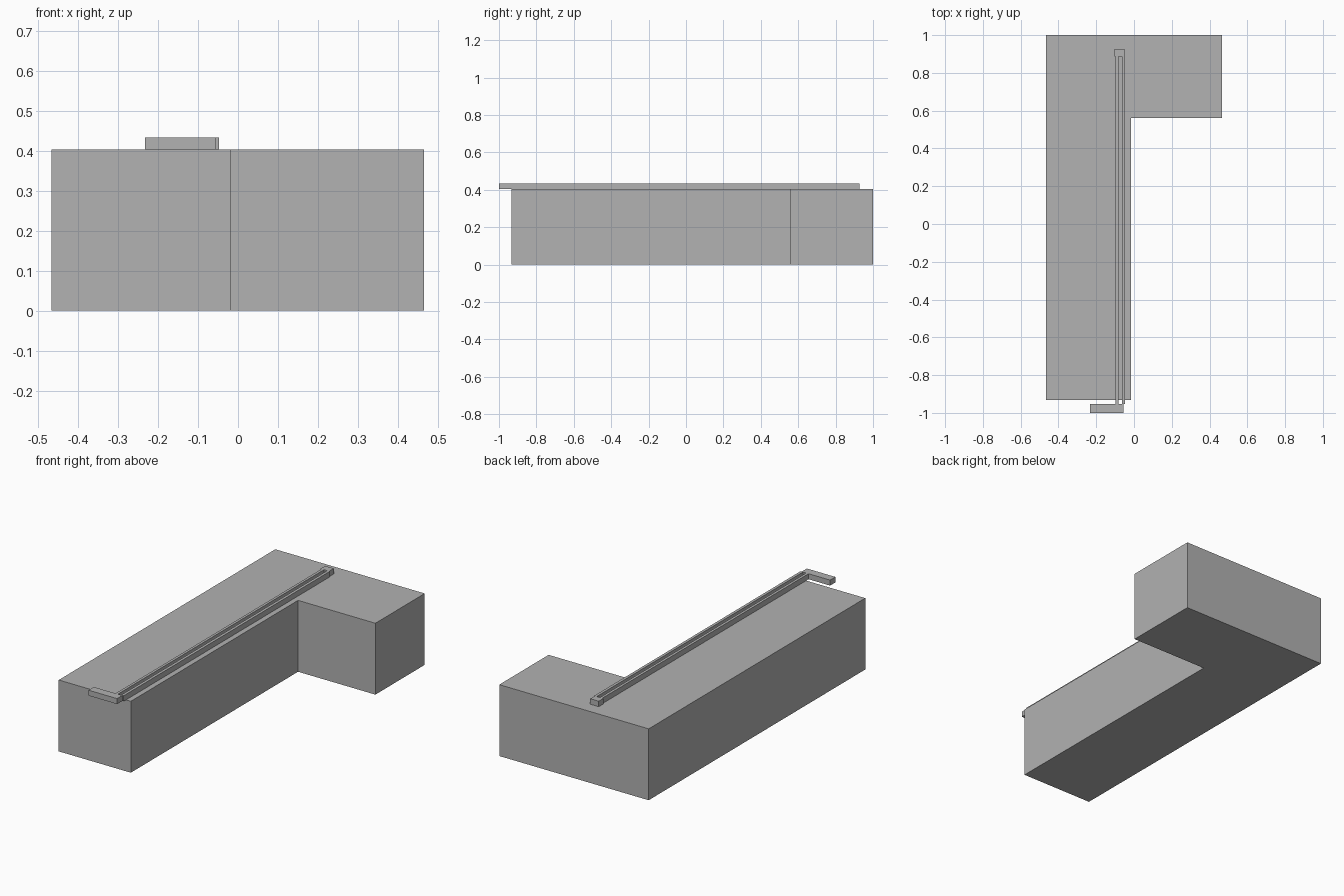
import bpy
import bmesh

cube = bpy.data.objects.get("Cube")
if cube:
    bpy.data.objects.remove(cube, do_unlink=True)

# One plain grey for everything
grey = bpy.data.materials.new("plain grey")
grey.use_nodes = True
colour = (0.445, 0.445, 0.445, 1)
grey.diffuse_color = colour
grey.node_tree.nodes["Principled BSDF"].inputs["Base Color"].default_value = colour

ROOF = 0.403
TOP = 0.434


def prism(name, outline, z0, z1):
    """Extrude a flat outline upward from z0 to z1."""
    bm = bmesh.new()
    base = bm.faces.new([bm.verts.new((x, y, z0)) for x, y in outline])
    up = bmesh.ops.extrude_face_region(bm, geom=[base])
    verts = [v for v in up["geom"] if isinstance(v, bmesh.types.BMVert)]
    bmesh.ops.translate(bm, verts=verts, vec=(0, 0, z1 - z0))
    bmesh.ops.recalc_face_normals(bm, faces=bm.faces)
    mesh = bpy.data.meshes.new(name)
    bm.to_mesh(mesh)
    bm.free()
    mesh.materials.append(grey)
    obj = bpy.data.objects.new(name, mesh)
    bpy.context.collection.objects.link(obj)
    return obj


def box(name, x0, x1, y0, y1, z0, z1):
    return prism(name, [(x0, y0), (x1, y0), (x1, y1), (x0, y1)], z0, z1)


# L-shaped building block
prism("building_block",
      [(-0.467, -0.932), (-0.017, -0.932), (-0.017, 0.56),
       (0.466, 0.56), (0.466, 1), (-0.467, 1)], 0, ROOF)

# Two parallel rails with an open slot between them
for name, x0, x1 in (("right_rail", -0.098, -0.083), ("left_rail", -0.063, -0.047)):
    box(name, x0, x1, -0.953, 0.886, ROOF, TOP)

# Cap joining the rails at the back, crossbar at the overhanging front
box("rear_cap", -0.104, -0.051, 0.886, 0.927, ROOF, TOP)
box("front_crossbar", -0.233, -0.055, -1, -0.953, ROOF, TOP)
